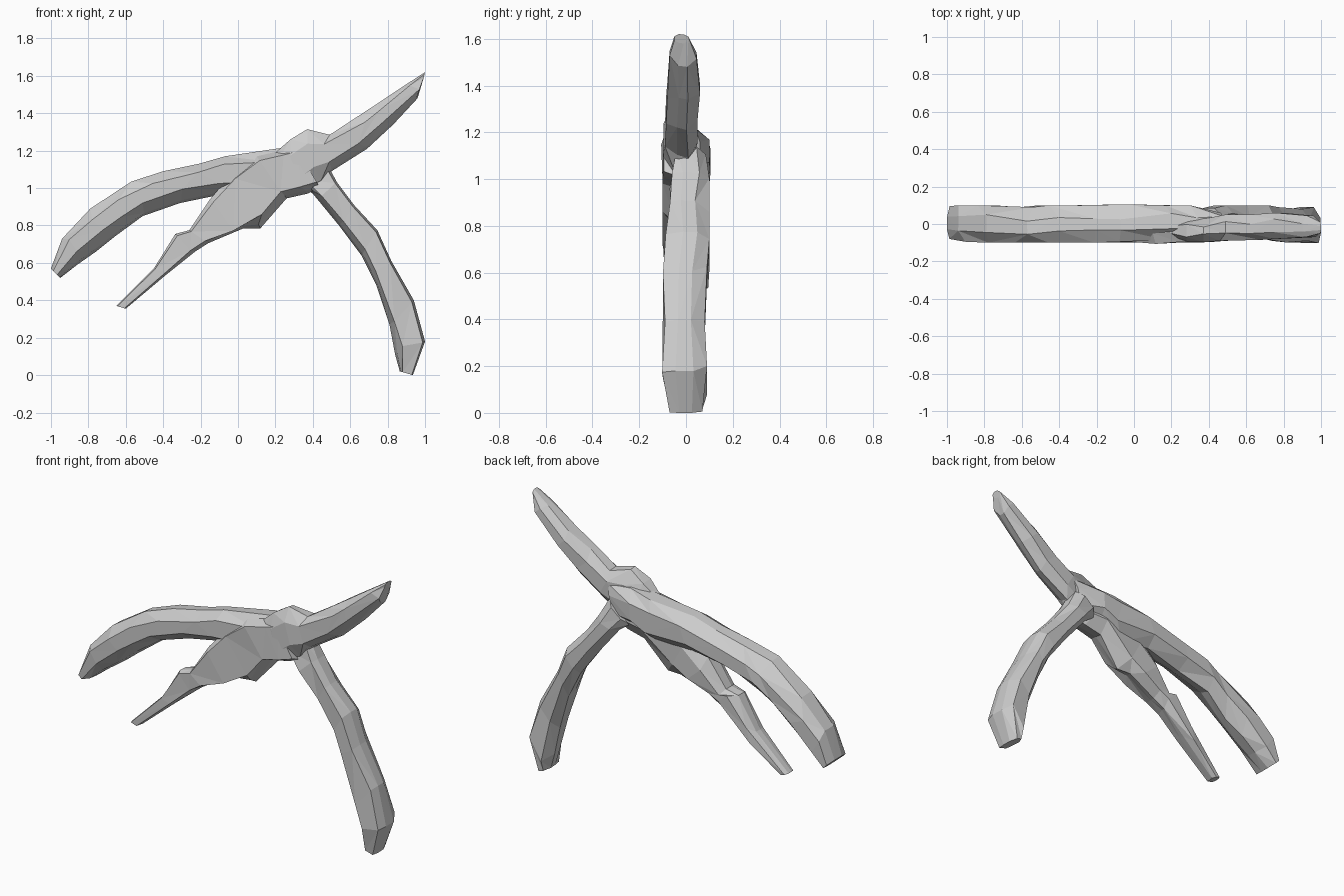
import bpy, bmesh, random
from mathutils import Vector

random.seed(7)


def limb(name, stations, front, jitter):
    """Faceted limb lofted through stations (upper x, upper z, lower x, lower z, y front, y back).
    front = where the flat front face starts and ends, as fractions from upper to lower edge."""
    f0, f1 = front
    section = [(0.0, 0.3), (0.02, 0.68), (0.28, 1.0), (0.72, 1.0),
               (1.0, 0.68), (max(0.93, f1), 0.35), (f1, 0.0), (f0, 0.0)]
    n = len(section)
    bm = bmesh.new()
    rings = []
    for i, (ux, uz, lx, lz, y0, y1) in enumerate(stations):
        inner = 0 < i < len(stations) - 1
        nx = Vector(stations[min(i + 1, len(stations) - 1)][:2])
        pv = Vector(stations[max(i - 1, 0)][:2])
        along = (nx - pv) * 0.5
        ring = []
        for t, s in section:
            p = Vector((ux + (lx - ux) * t, y0 + (y1 - y0) * s, uz + (lz - uz) * t))
            if inner and 0.1 < t < 0.9:
                # shift along the limb and across it so that facets are uneven
                d = along * random.uniform(-0.28, 0.28)
                p.x += d.x + random.uniform(-1, 1) * jitter
                p.z += d.y + random.uniform(-1, 1) * jitter
            elif inner:
                p.y += random.uniform(-1.5, 1.5) * jitter
            p.x = max(-1, min(1, p.x))
            p.z = max(0, p.z)
            ring.append(bm.verts.new(p))
        rings.append(ring)
    for a, b in zip(rings, rings[1:]):
        for j in range(n):
            k = (j + 1) % n
            q = (a[j], a[k], b[k], b[j])
            d = random.randint(0, 1)
            bm.faces.new((q[d], q[d + 1], q[d + 2]))
            bm.faces.new((q[d], q[d + 2], q[(d + 3) % 4]))
    # broken-off ends
    for end in (rings[0], rings[-1]):
        cap = bm.faces.new(end)
        bmesh.ops.triangulate(bm, faces=[cap])
    bmesh.ops.recalc_face_normals(bm, faces=bm.faces)
    me = bpy.data.meshes.new(name)
    bm.to_mesh(me)
    bm.free()
    ob = bpy.data.objects.new(name, me)
    bpy.context.collection.objects.link(ob)
    return ob


# Long arched limb, running along the back of the trunk to the left tip
arch = limb("driftwood_branch", [
    (0.48, 1.22, 0.42, 1.00, 0.00, 0.06),
    (0.34, 1.23, 0.28, 1.01, -0.07, 0.10),
    (0.20, 1.21, 0.12, 0.95, -0.085, 0.10),
    (-0.07, 1.17, -0.07, 0.97, -0.095, 0.105),
    (-0.21, 1.13, -0.31, 0.92, -0.10, 0.10),
    (-0.40, 1.09, -0.51, 0.85, -0.10, 0.10),
    (-0.57, 1.035, -0.66, 0.74, -0.10, 0.09),
    (-0.79, 0.89, -0.76, 0.66, -0.10, 0.10),
    (-0.94, 0.73, -0.86, 0.59, -0.095, 0.10),
    (-1.00, 0.57, -0.95, 0.52, -0.08, 0.095),
], (0.25, 0.66), 0.012)

# Trunk front with its lower bulge, tapering into the short lower branch
lower = limb("lower_branch", [
    (0.31, 1.22, 0.44, 1.00, -0.095, 0.05),
    (0.23, 1.20, 0.37, 0.97, -0.10, 0.06),
    (0.10, 1.17, 0.26, 0.945, -0.10, 0.07),
    (-0.03, 1.08, 0.12, 0.785, -0.10, 0.05),
    (-0.15, 0.94, 0.03, 0.785, -0.10, 0.05),
    (-0.26, 0.775, -0.16, 0.705, -0.10, 0.03),
    (-0.335, 0.755, -0.23, 0.66, -0.09, 0.03),
    (-0.45, 0.57, -0.38, 0.54, -0.09, 0.02),
    (-0.65, 0.37, -0.60, 0.355, -0.08, -0.01),
], (0.10, 0.85), 0.006)

# Rising upper branch with the knob at its base
upper = limb("upper_branch", [
    (0.20, 1.19, 0.25, 1.02, -0.08, 0.02),
    (0.28, 1.26, 0.36, 0.98, -0.097, 0.03),
    (0.37, 1.315, 0.45, 1.02, -0.097, 0.03),
    (0.49, 1.285, 0.50, 1.09, -0.09, 0.05),
    (0.62, 1.37, 0.69, 1.21, -0.085, 0.05),
    (0.75, 1.455, 0.83, 1.34, -0.08, 0.06),
    (0.90, 1.555, 0.96, 1.48, -0.07, 0.045),
    (1.00, 1.62, 0.99, 1.58, -0.05, 0.01),
], (0.25, 0.7), 0.008)

# Curved supporting leg
leg = limb("leg_branch", [
    (0.47, 1.14, 0.33, 1.02, -0.04, 0.085),
    (0.53, 1.03, 0.40, 0.97, -0.07, 0.10),
    (0.62, 0.91, 0.54, 0.80, -0.06, 0.10),
    (0.745, 0.775, 0.66, 0.64, -0.075, 0.10),
    (0.82, 0.61, 0.74, 0.48, -0.09, 0.09),
    (0.94, 0.40, 0.81, 0.27, -0.10, 0.08),
    (1.00, 0.18, 0.84, 0.11, -0.10, 0.09),
    (0.935, 0.0, 0.865, 0.02, -0.07, 0.07),
], (0.08, 0.78), 0.008)

# Fuse all limbs into one piece of wood
bpy.context.view_layer.objects.active = arch
for part in (lower, upper, leg):
    mod = arch.modifiers.new("fuse", 'BOOLEAN')
    mod.operation = 'UNION'
    mod.solver = 'EXACT'
    mod.object = part
    bpy.ops.object.modifier_apply(modifier=mod.name)
    bpy.data.objects.remove(part)
